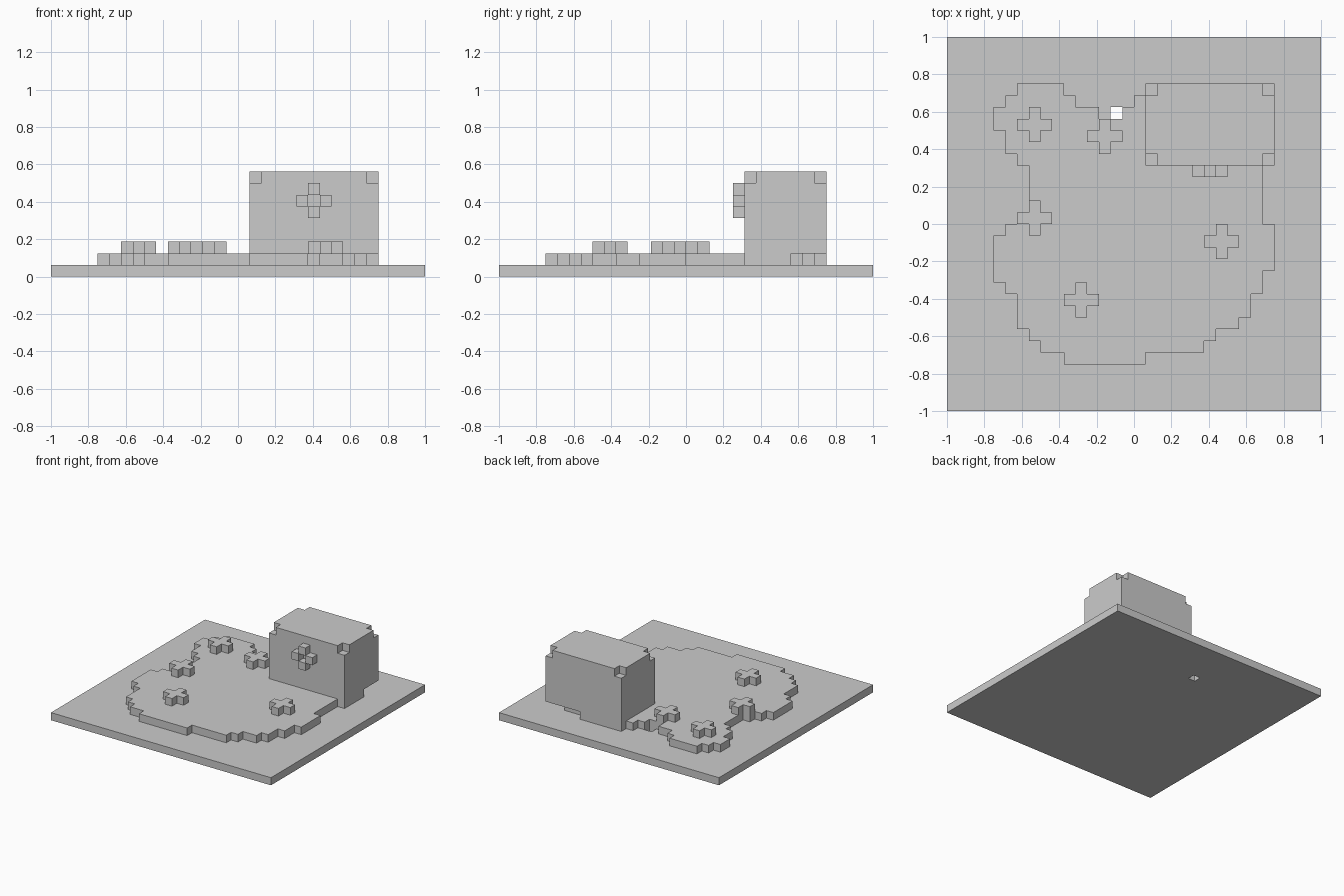
import bpy
import bmesh
from mathutils import Vector

UNIT = 1 / 16  # edge of one block

if "Cube" in bpy.data.objects:
    bpy.data.objects.remove(bpy.data.objects["Cube"], do_unlink=True)

grey = bpy.data.materials.new("plain grey")
grey.use_nodes = True
colour = (0.6, 0.6, 0.6, 1)
grey.diffuse_color = colour
grey.node_tree.nodes["Principled BSDF"].inputs["Base Color"].default_value = colour


def stepped_outline(start, steps):
    """Follow a right-angled path whose numbers set x, y, x, y in turn."""
    x, y = start
    points = []
    for index, value in enumerate(steps):
        if index % 2 == 0:
            x = value
        else:
            y = value
        points.append((x, y))
    return points


def rectangle(x0, x1, y0, y1):
    return [(x0, y0), (x1, y0), (x1, y1), (x0, y1)]


def add_prism(bm, outline, bottom, top):
    """Extrude a flat outline between two heights."""
    verts = [bm.verts.new(Vector((x, y, bottom)) * UNIT) for x, y in outline]
    face = bm.faces.new(verts)
    result = bmesh.ops.extrude_face_region(bm, geom=[face], use_keep_orig=True)
    raised = [v for v in result["geom"] if isinstance(v, bmesh.types.BMVert)]
    bmesh.ops.translate(bm, verts=raised, vec=(0, 0, (top - bottom) * UNIT))


def make_part(name, *prisms):
    bm = bmesh.new()
    for outline, bottom, top in prisms:
        add_prism(bm, outline, bottom, top)
    bmesh.ops.recalc_face_normals(bm, faces=bm.faces)
    mesh = bpy.data.meshes.new(name)
    bm.to_mesh(mesh)
    bm.free()
    mesh.materials.append(grey)
    part = bpy.data.objects.new(name, mesh)
    bpy.context.collection.objects.link(part)
    return part


# Base plate with one missing block
base = make_part("base_plate", (rectangle(-16, 16, -16, 16), 0, 1))
cutter = make_part("hole_cutter", (rectangle(-2, -1, 9, 10), -1, 3))
cutter.hide_render = True
cutter.hide_viewport = True
cutter.display_type = 'WIRE'
hole = base.modifiers.new("hole", 'BOOLEAN')
hole.operation = 'DIFFERENCE'
hole.solver = 'EXACT'
hole.object = cutter

# Raised ground with a stepped edge, clockwise from the back right lobe
back_edge = [-6, 11, -5, 10, -3, 9, -1, 10, 0, 11, 1, 12, 7, 11, 10, 10, 11, 9]
left_edge = [12, 5, 11, 0, 12, -4, 11, -6, 10, -8, 9, -9, 7, -10, 6, -11]
front_edge = [1, -12, -6, -11, -8, -10, -9, -9, -10, -6, -11, -5]
right_edge = [-12, -1, -11, 0, -10, 1, -9, 5, -10, 6, -11, 8, -12, 10, -11, 11, -10, 12]
ground = stepped_outline((-10, 12), back_edge + left_edge + front_edge + right_edge)
make_part("raised_ground", (ground, 1, 2))


def notched_rectangle(x0, x1, y0, y1):
    """Rectangle with one block taken out of each corner."""
    return stepped_outline((x0, y0 + 1), [
        x0 + 1, y0, x1 - 1, y0 + 1, x1, y1 - 1,
        x1 - 1, y1, x0 + 1, y1 - 1, x0, y0 + 1])


# Cross-shaped flowers on the ground
for number, (x, y) in enumerate([(-9, 8), (-3, 7), (-9, 0), (-5, -7), (7, -2)], 1):
    make_part(f"flower_{number}", (notched_rectangle(x - 1, x + 2, y - 1, y + 2), 2, 3))

# Large block whose top corners are chipped away
make_part("large_block",
          (rectangle(1, 12, 5, 12), 2, 8),
          (notched_rectangle(1, 12, 5, 12), 8, 9))

# Four petals around an empty centre on the front of the block
petals = [(dx, dz) for dx in (-1, 0, 1) for dz in (-1, 0, 1) if abs(dx) + abs(dz) == 1]
make_part("block_flower", *[
    (rectangle(6 + dx, 7 + dx, 4, 5), 6 + dz, 7 + dz) for dx, dz in petals])
